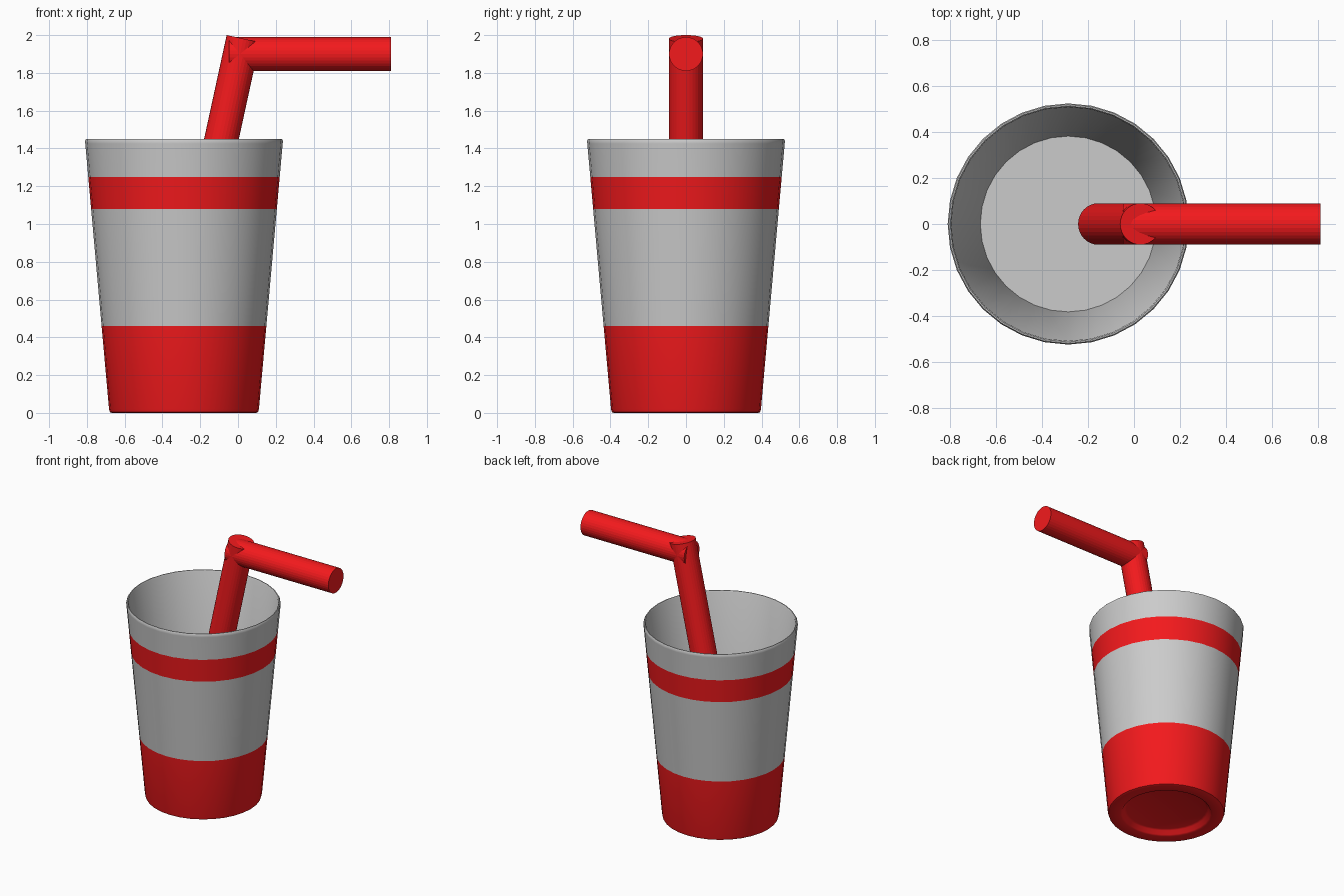
import bpy, bmesh, math
from mathutils import Vector

if "Cube" in bpy.data.objects:
    bpy.data.objects.remove(bpy.data.objects["Cube"])

red = bpy.data.materials.new("red")
red.diffuse_color = (0.9, 0.01, 0.012, 1)
red.use_nodes = True
red.node_tree.nodes["Principled BSDF"].inputs["Base Color"].default_value = red.diffuse_color
grey = bpy.data.materials.new("grey")

SIDES = 32
CUP_X = -0.286


def outer(z):
    """Radius of the tapered outer wall at height z."""
    return 0.395 + 0.0895 * z


def lathe(name, rows, location):
    """Revolve (radius, z, is_red) rows; the flag colours the strip that follows."""
    bm = bmesh.new()
    rings = []
    for r, z, _ in rows:
        if r == 0:
            rings.append([bm.verts.new((0, 0, z))] * SIDES)
        else:
            rings.append([bm.verts.new((r * math.cos(2 * math.pi * i / SIDES),
                                        r * math.sin(2 * math.pi * i / SIDES), z))
                          for i in range(SIDES)])
    for a, b, row in zip(rings, rings[1:], rows):
        for i in range(SIDES):
            j = (i + 1) % SIDES
            quad = list(dict.fromkeys((a[i], a[j], b[j], b[i])))
            bm.faces.new(quad).material_index = int(row[2])
    bmesh.ops.recalc_face_normals(bm, faces=bm.faces[:])
    mesh = bpy.data.meshes.new(name)
    bm.to_mesh(mesh)
    bm.free()
    mesh.materials.append(grey)
    mesh.materials.append(red)
    obj = bpy.data.objects.new(name, mesh)
    bpy.context.collection.objects.link(obj)
    obj.location = location
    bpy.context.view_layer.objects.active = obj
    obj.select_set(True)
    bpy.ops.object.shade_smooth_by_angle(angle=math.radians(40))
    obj.select_set(False)
    return obj


def tube(name, start, end, radius):
    """Closed cylinder between two points."""
    start, end = Vector(start), Vector(end)
    axis = end - start
    bpy.ops.mesh.primitive_cylinder_add(vertices=SIDES, radius=radius,
                                        depth=axis.length, location=(start + end) / 2)
    obj = bpy.context.object
    obj.name = name
    obj.rotation_euler = axis.to_track_quat('Z', 'Y').to_euler()
    obj.data.materials.append(red)
    obj.select_set(False)
    return obj


# Cup: recessed base, banded outer wall, rounded rim, inner wall and floor
lathe("cup", [
    (0, 0.036, True), (0.27, 0.036, True), (0.285, 0.03, True),
    (0.30, 0.006, True), (0.312, 0, True),
    (0.382, 0, True), (0.392, 0.004, True), (outer(0.02), 0.02, True),
    (outer(0.46), 0.46, False), (outer(1.08), 1.08, True),
    (outer(1.25), 1.25, False), (outer(1.425), 1.425, False),
    (0.524, 1.44, False), (0.519, 1.449, False), (0.513, 1.449, False),
    (0.508, 1.44, False), (0.382, 0.05, False), (0, 0.05, False),
], (CUP_X, 0, 0))

# Bent straw: two overlapping lengths
tube("straw_lower", (-0.155, 0, 1.14), (0.028, 0, 1.981), 0.09)
tube("straw_upper", (-0.048, 0, 1.9), (0.81, 0, 1.9), 0.09)
